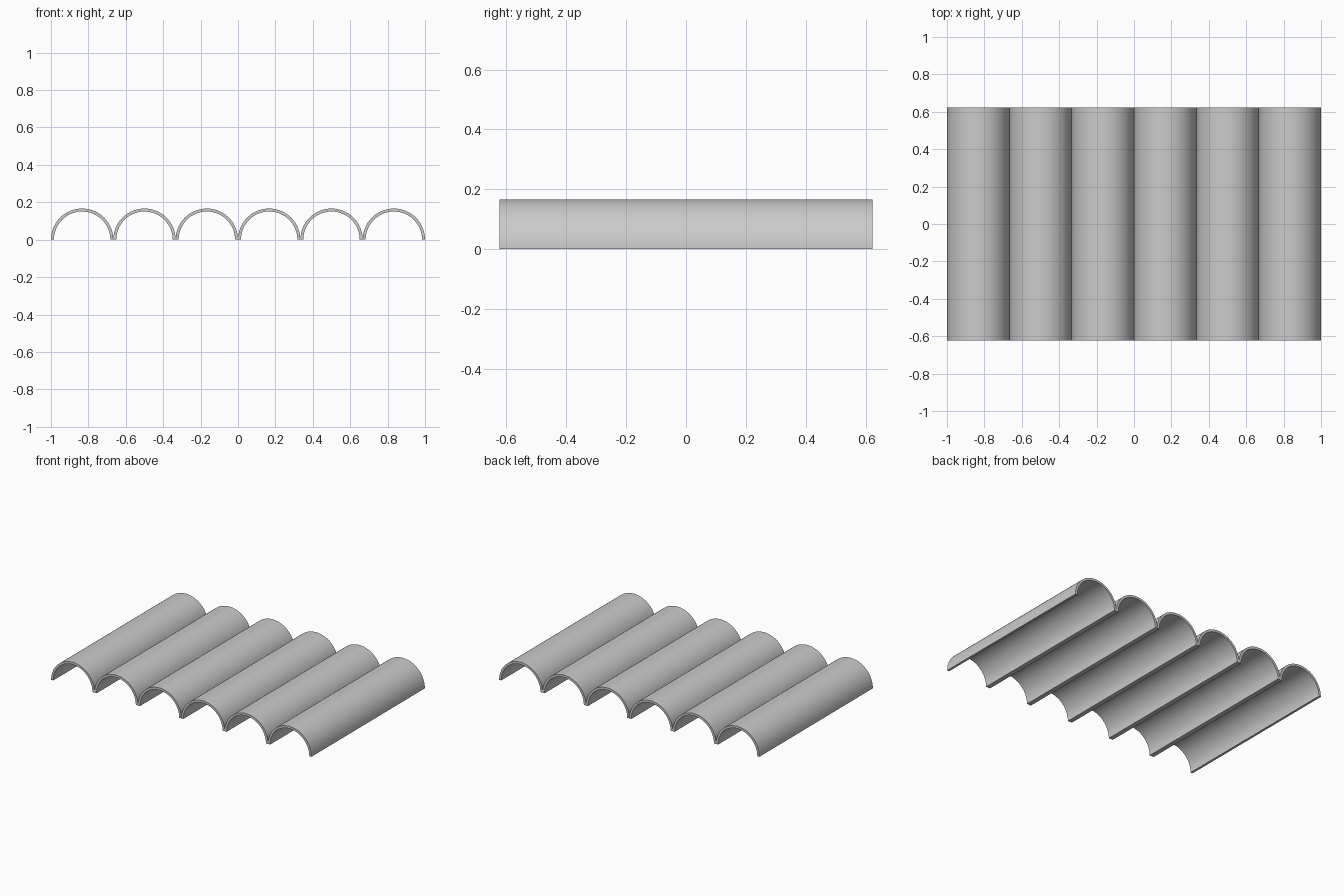
import bpy, bmesh, math

if "Cube" in bpy.data.objects:
    bpy.data.objects.remove(bpy.data.objects["Cube"])

COUNT = 6
R_OUT = 1 / COUNT          # arches touch side by side over a 2 unit width
R_IN = R_OUT - 0.016
HALF_LEN = 0.623
SEGS = 48


def arc(radius, reverse=False):
    pts = [(radius * math.cos(math.pi * i / SEGS), radius * math.sin(math.pi * i / SEGS))
           for i in range(SEGS + 1)]
    return pts[::-1] if reverse else pts


def half_pipe(name, x):
    # Closed half-ring profile extruded along y
    bm = bmesh.new()
    outer = [bm.verts.new((px, -HALF_LEN, pz)) for px, pz in arc(R_OUT)]
    inner = [bm.verts.new((px, -HALF_LEN, pz)) for px, pz in arc(R_IN)]
    for i in range(SEGS):
        bm.faces.new((outer[i], outer[i + 1], inner[i + 1], inner[i]))
    ext = bmesh.ops.extrude_face_region(bm, geom=bm.faces[:])
    moved = [g for g in ext["geom"] if isinstance(g, bmesh.types.BMVert)]
    bmesh.ops.translate(bm, verts=moved, vec=(0, 2 * HALF_LEN, 0))
    bmesh.ops.recalc_face_normals(bm, faces=bm.faces[:])
    mesh = bpy.data.meshes.new(name)
    bm.to_mesh(mesh)
    bm.free()
    obj = bpy.data.objects.new(name, mesh)
    obj.location.x = x
    bpy.context.collection.objects.link(obj)
    # Smooth curved walls, crisp rims
    bpy.context.view_layer.objects.active = obj
    obj.select_set(True)
    bpy.ops.object.shade_smooth_by_angle(angle=math.radians(30))
    obj.select_set(False)


# Row of half-pipe roof tiles
for n in range(COUNT):
    half_pipe(f"roof_tile_{n + 1}", -1 + R_OUT * (2 * n + 1))
